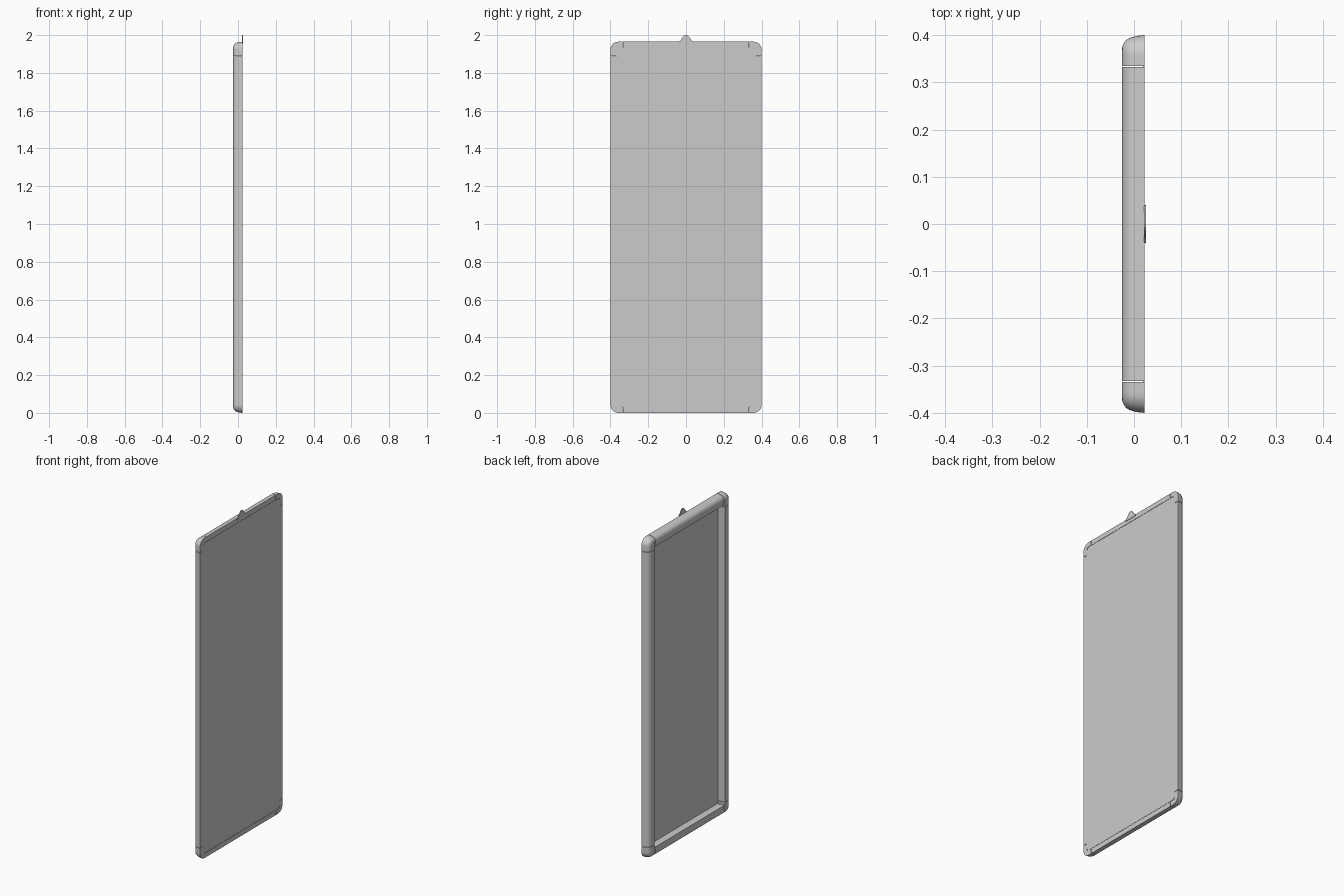
import bpy, bmesh, math

if "Cube" in bpy.data.objects:
    bpy.data.objects.remove(bpy.data.objects["Cube"])

HY, H = 0.40, 1.965          # half width, frame height
BACK, FACE = 0.0225, -0.0255   # x of flat back and of raised face
R = 0.042                    # corner radius
CY, CZ, GAP = 0.065, 0.075, 0.0025  # corner piece reach, joint gap

# Rail cross-section: (distance in from outer edge, x)
PROFILE = [(0, BACK), (0.002, 0.004), (0.006, -0.009), (0.010, -0.016),
           (0.016, -0.021), (0.023, -0.0245), (0.031, FACE),
           (0.060, FACE), (0.060, 0.0195), (0.029, 0.0195), (0.029, BACK)]


def finish(bm, name, smooth=True):
    bmesh.ops.remove_doubles(bm, verts=bm.verts, dist=1e-5)
    bmesh.ops.recalc_face_normals(bm, faces=bm.faces)
    me = bpy.data.meshes.new(name)
    bm.to_mesh(me)
    bm.free()
    ob = bpy.data.objects.new(name, me)
    bpy.context.collection.objects.link(ob)
    bpy.ops.object.select_all(action='DESELECT')
    bpy.context.view_layer.objects.active = ob
    ob.select_set(True)
    if smooth:
        bpy.ops.object.shade_smooth_by_angle(angle=math.radians(35))
    return ob


def loft(name, rings, smooth=True):
    bm = bmesh.new()
    vs = [[bm.verts.new(p) for p in ring] for ring in rings]
    n = len(rings[0])
    for a, b in zip(vs, vs[1:]):
        for i in range(n):
            j = (i + 1) % n
            bm.faces.new((a[i], a[j], b[j], b[i]))
    bm.faces.new(vs[0])
    bm.faces.new(vs[-1])
    return finish(bm, name, smooth)


def corner_ring(t, sy, top):
    # t in 0..1 sweeps the rounded corner; None-like ends -1 and 2 are the joints
    ring = []
    for u, x in PROFILE:
        c, r = max(R, u), max(R - u, 0)
        if t == -1:
            a, b = u, CZ
        elif t == 2:
            a, b = CY, u
        else:
            ang = t * math.pi / 2
            a, b = c - r * math.cos(ang), c - r * math.sin(ang)
        ring.append((x, sy * (HY - a), H - b if top else b))
    return ring


# Four rounded corner pieces
STEPS = [-1] + [i / 8 for i in range(9)] + [2]
for sy, side in ((1, "right"), (-1, "left")):
    for top in (True, False):
        loft(f"corner_{'top' if top else 'bottom'}_{side}",
             [corner_ring(t, sy, top) for t in STEPS])
    # Upright rails
    loft(f"rail_{side}", [[(x, sy * (HY - u), z) for u, x in PROFILE]
                          for z in (CZ + GAP, H - CZ - GAP)])

# Horizontal rails
for top in (True, False):
    loft("rail_top" if top else "rail_bottom",
         [[(x, y, H - u if top else u) for u, x in PROFILE]
          for y in (-HY + CY + GAP, HY - CY - GAP)])

# Thin panel set into the back of the frame
m, c = 0.0305, 0.012
y1, z0, z1 = HY - m, m, H - m
outline = [(y1, z0 + c), (y1, z1 - c), (y1 - c, z1), (-y1 + c, z1),
           (-y1, z1 - c), (-y1, z0 + c), (-y1 + c, z0), (y1 - c, z0)]
loft("back_panel", [[(x, y, z) for y, z in outline] for x in (0.0195, BACK - 0.0002)], False)

# Hanging tab on the top edge
half = [(0.040, 1.955), (0.038, 1.966), (0.030, 1.972), (0.020, 1.985),
        (0.014, 1.994), (0.007, 1.999), (0, 2.0)]
tab = half + [(-y, z) for y, z in reversed(half[:-1])]
loft("hanging_tab", [[(x, y, z) for y, z in tab] for x in (0.0215, 0.0255)], False)
